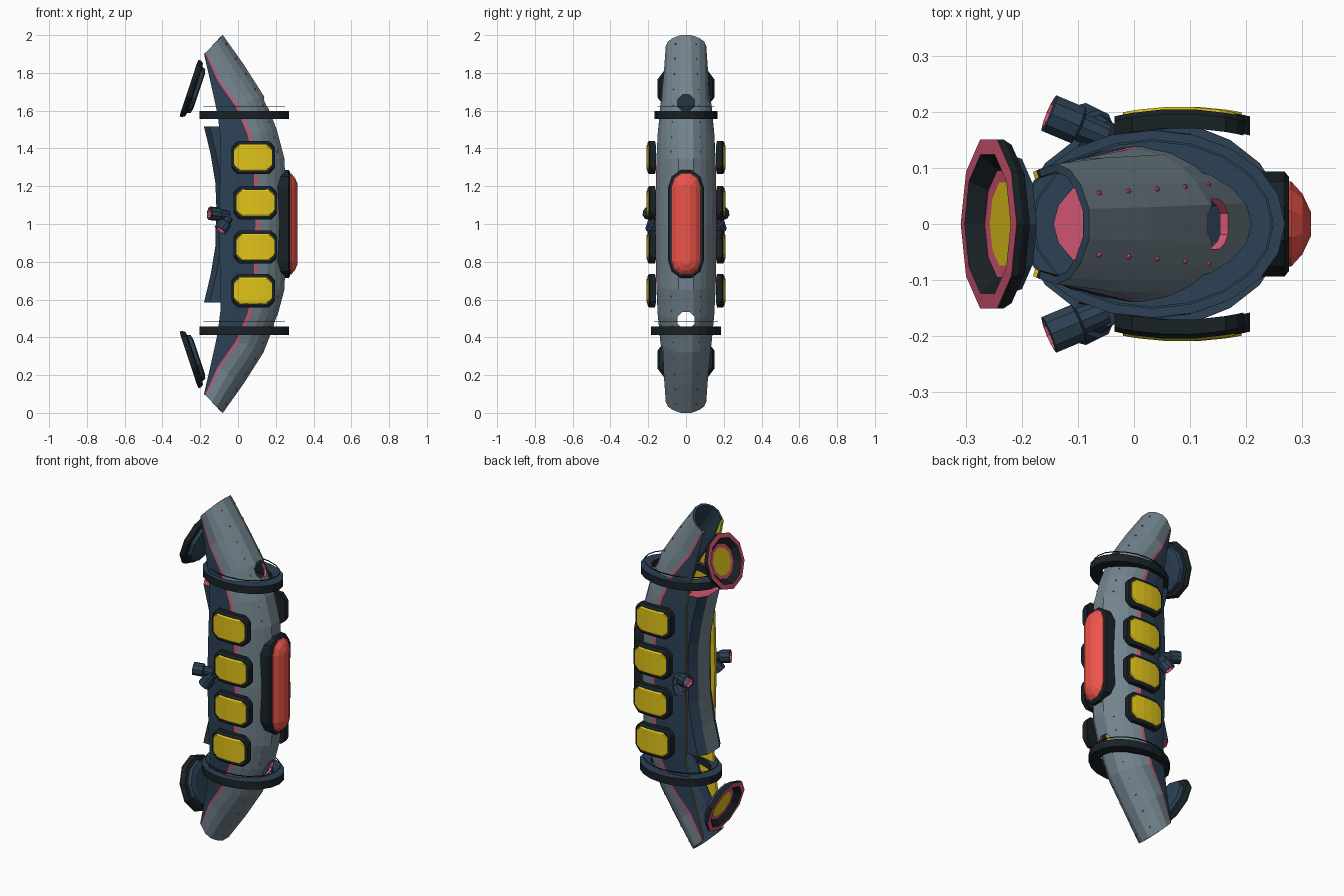
import bpy, bmesh, math
from mathutils import Vector

if "Cube" in bpy.data.objects:
    bpy.data.objects.remove(bpy.data.objects["Cube"])


def material(name, rgb):
    m = bpy.data.materials.new(name)
    m.diffuse_color = (*rgb, 1)
    m.use_nodes = True
    m.node_tree.nodes["Principled BSDF"].inputs["Base Color"].default_value = m.diffuse_color
    return m


GREY, PINK, NAVY, BLACK, YELLOW, RED = range(6)
MATS = [material("shell_grey", (.17, .23, .27)), material("trim_pink", (.62, .09, .17)),
        material("navy", (.025, .052, .09)), material("black", (.01, .016, .02)),
        material("yellow", (.75, .55, .01)), material("red", (.85, .09, .07))]


def loft(name, rings, mat=lambda band, i: GREY, closed=True, caps=(NAVY, NAVY), loop=False):
    """Skin a list of equal-length point rings; mat gives the colour of each face."""
    bm = bmesh.new()
    vs = [[bm.verts.new(p) for p in r] for r in rings]
    n, m = len(rings[0]), len(rings)
    for b in range(m if loop else m - 1):
        for i in range(n if closed else n - 1):
            j, c = (i + 1) % n, (b + 1) % m
            f = bm.faces.new((vs[b][i], vs[b][j], vs[c][j], vs[c][i]))
            f.material_index = mat(b, i)
    if caps:
        bm.faces.new(vs[0][::-1]).material_index = caps[0]
        bm.faces.new(vs[-1]).material_index = caps[1]
    if closed:
        bmesh.ops.recalc_face_normals(bm, faces=bm.faces)
    me = bpy.data.meshes.new(name)
    bm.to_mesh(me)
    bm.free()
    for k in MATS:
        me.materials.append(k)
    ob = bpy.data.objects.new(name, me)
    bpy.context.collection.objects.link(ob)
    return ob


def lathe(name, centre, axis, profile, mats, caps, segs=10):
    """Turn (radius, height) points about an axis."""
    q = Vector(axis).to_track_quat('Z', 'Y')
    rings = [[Vector(centre) + q @ Vector((r * math.cos(a), r * math.sin(a), h))
              for a in [2 * math.pi * (k + .5) / segs for k in range(segs)]]
             for r, h in profile]
    return loft(name, rings, lambda b, i: mats[b], caps=caps)


# Hull stations: outer x,z, inner x,z, half width, seam position
UPPER = [(-.08, 2.0, -.18, 1.9, .108, .06), (.03, 1.845, -.142, 1.735, .12, .2),
         (.135, 1.68, -.108, 1.58, .137, .4), (.205, 1.5, -.092, 1.45, .152, .48),
         (.245, 1.35, -.095, 1.3, .16, .52), (.262, 1.0, -.1, 1.0, .165, .53)]
STATIONS = [(a, 2 - b, c, 2 - d, w, s) for a, b, c, d, w, s in UPPER[:-1]] + UPPER[::-1]
SECTION = [(0, .86), (.35, 1), (.55, .98), (.75, .82), (.9, .56), (1, .25)]


def width(u):
    for (a, p), (b, q) in zip(SECTION, SECTION[1:]):
        if u <= b:
            return p + (q - p) * (u - a) / (b - a)
    return SECTION[-1][1]


def hull_point(st, u, side):
    ox, oz, ix, iz, w, s = st
    return Vector((ix + (ox - ix) * u, side * w * width(u), iz + (oz - iz) * u))


# Hollow curved hull, open along the -x side
rings = []
for st in STATIONS:
    s = st[5]
    us = [0, s / 2, s, s + .055] + [s + .055 + (.945 - s) * k for k in (.35, .62, .83, 1)]
    rings.append([hull_point(st, u, -1) for u in us] + [hull_point(st, u, 1) for u in us[::-1]])
band = [NAVY, NAVY, PINK] + [GREY] * 9 + [PINK, NAVY, NAVY]
hull = loft("hull_shell", rings, lambda b, i: band[i], closed=False, caps=None)
sol = hull.modifiers.new("thickness", 'SOLIDIFY')
sol.thickness, sol.offset = .014, -1
sol.material_offset = sol.material_offset_rim = NAVY

# Arched notches through the nose of the hull above each ring
for k, (x, z) in enumerate([(.16, 1.64), (.2, .49)]):
    cut = lathe("notch_cutter_%d" % k, (x - .07, 0, z), (1, 0, 0), [(.048, 0), (.048, .2)],
                [PINK], (PINK, PINK), 8)
    cut.hide_render = True
    cut.hide_set(True)
    cut.display_type = 'WIRE'
    mod = hull.modifiers.new("notch", 'BOOLEAN')
    mod.object, mod.operation = cut, 'DIFFERENCE'

# Rivets beside the nose
for k in range(len(STATIONS) - 1):
    if k in (4, 5):
        continue
    for t in (.25, .75):
        st = [a + (b - a) * t for a, b in zip(STATIONS[k], STATIONS[k + 1])]
        for side in (-1, 1):
            p = hull_point(st, .92, side)
            d = Vector((.8, side * .5, (p.z - 1) * .6))
            lathe("rivet", p, d, [(.005, -.004), (.004, .004)], [PINK], (PINK, PINK), 6)


# Elliptical collars and the thin hoops above them
def collar(name, z, h, rx, ry, t, mat, segs=20):
    rs = []
    for k in range(segs):
        a = 2 * math.pi * k / segs
        c, s = math.cos(a), math.sin(a)
        rs.append([(.033 + (rx - d) * c, (ry - d) * s, z + e)
                   for d, e in ((0, -h), (0, h), (t, h), (t, -h))])
    loft(name, rs, lambda b, i: mat if i != 1 else NAVY, caps=None, loop=True)


for name, z, ry in (("upper", 1.577, .167), ("lower", .435, .185)):
    collar(name + "_collar", z, .022, .236, ry, .06, BLACK)
    collar(name + "_hoop", z + .047, .002, .216, ry - .016, .004, BLACK)

# Inner spine panel with flared ends
spine = [(-.18, 1.515), (-.145, 1.37), (-.12, 1.22), (-.115, 1.0)]
spine = [(x, 2.1 - z) for x, z in spine] + [(x, z) for x, z in spine[:-1]][::-1]
rings = [[(x + .1, -.11, z), (x + .03, -.105, z), (x, -.055, z), (x, .055, z),
          (x + .03, .105, z), (x + .1, .11, z)] for x, z in spine]
loft("spine_panel", rings, lambda b, i: GREY if i in (2,) else NAVY, caps=(PINK, PINK))


# Curved side windows: dark frame with yellow pane
def window(name, side, x, z, hx, hz, chamfer, y, depth, mat):
    rs = []
    for fx in (-1, -.9, -.72, -.25, .25, .72, .9, 1):
        dx = fx * hx
        h = hz - chamfer * max(0, (abs(fx) - .72) / .28) ** 1.5
        yo = y - dx * dx
        rs.append([(x + dx, side * yy, z + zz) for yy, zz in
                   ((yo - depth, -h), (yo - .008, -h), (yo, -h + .012),
                    (yo, h - .012), (yo - .008, h), (yo - depth, h))])
    loft(name, rs, lambda b, i: mat, caps=(mat, mat))


for side in (-1, 1):
    for x, z in ((.08, 1.352), (.092, 1.112), (.092, .878), (.08, .647)):
        window("window_frame", side, x, z, .115, .088, .035, .205, .034, BLACK)
        window("window_pane", side, x, z, .1, .075, .025, .209, .015, YELLOW)


# Red bumper bar on a dark base
def capsule(x, a, length):
    pts = []
    for k in range(12):
        t = math.pi * (k if k < 6 else k - 1) / 5 if k < 6 else math.pi * (1 + (k - 6) / 5)
        pts.append((x, a * math.cos(t), 1 + math.copysign(length - a, 5.5 - k) + a * math.sin(t)))
    return pts


loft("bumper_base", [capsule(.2, .094, .29), capsule(.268, .094, .29), capsule(.276, .084, .28)],
     lambda b, i: BLACK)
loft("bumper_bar", [capsule(.25, .076, .275), capsule(.28, .076, .272),
                    capsule(.3, .054, .25), capsule(.315, .022, .215)],
     lambda b, i: RED, caps=(RED, RED))

# Dish lamps near both tips
for name, s in (("upper_lamp", 1), ("lower_lamp", -1)):
    lathe(name, (-.259, 0, 1 + s * .72), (-.95, 0, s * .316),
          [(.095, -.056), (.122, -.05), (.128, -.032), (.148, -.028), (.158, -.012), (.158, 0),
           (.13, .002), (.1, -.026), (.078, -.028)],
          [NAVY, NAVY, BLACK, BLACK, BLACK, PINK, BLACK, PINK], (NAVY, YELLOW))

# Paired small thrusters on each flank
for side in (-1, 1):
    lathe("rear_thruster", (-.05, side * .155, 1.045), (-.1, side * .042, .012),
          [(.024, 0), (.026, .05), (.036, .055), (.036, .11), (.028, .112), (.024, .09)],
          [NAVY] * 4 + [PINK], (NAVY, GREY))
    lathe("lower_thruster", (-.05, side * .16, 1.035), (-.045, side * .022, -.07),
          [(.024, 0), (.028, .03), (.036, .035), (.036, .082), (.028, .084), (.024, .07)],
          [NAVY] * 3 + [PINK, PINK], (NAVY, PINK))
